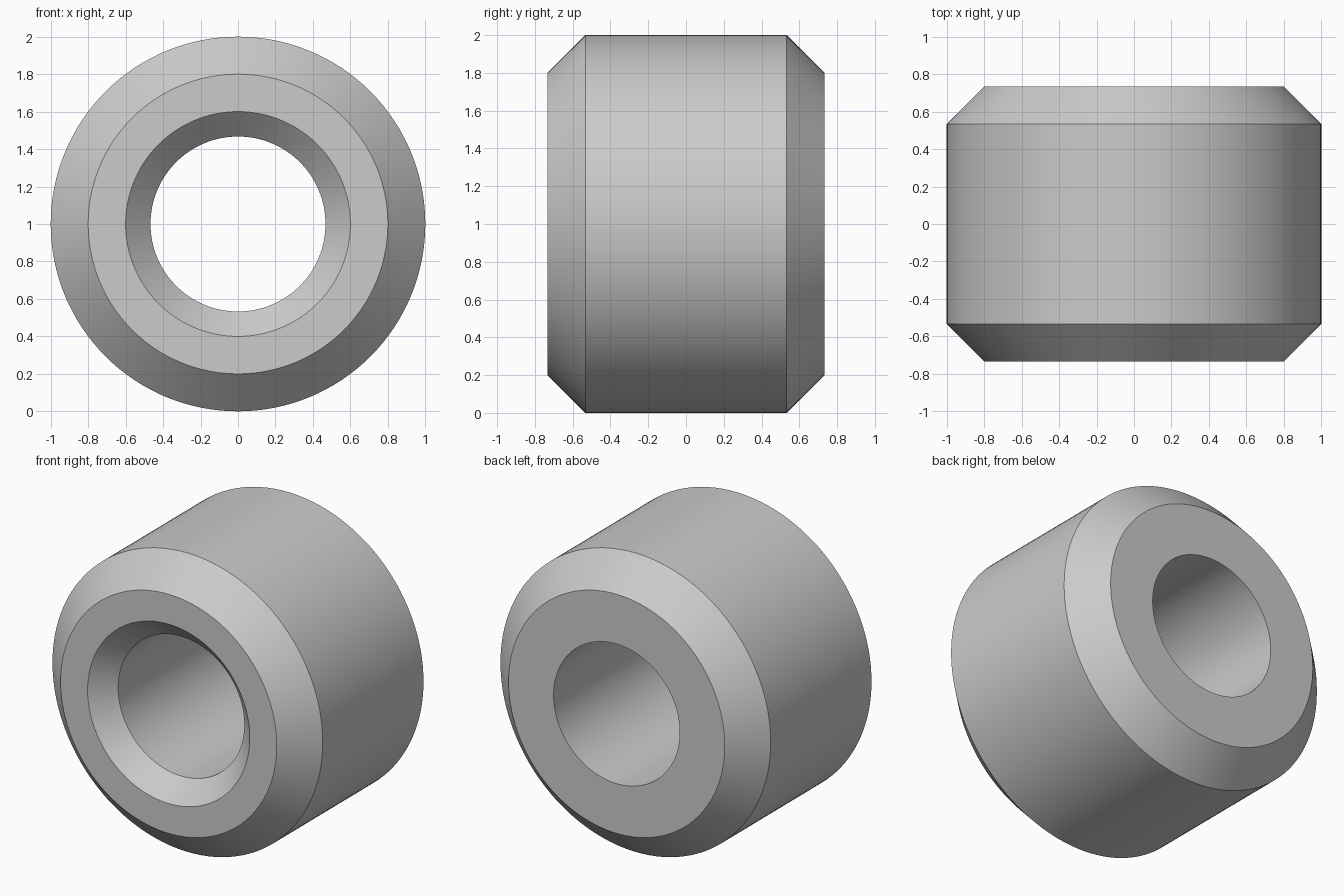
import bpy
import bmesh
import math
from mathutils import Vector

default_cube = bpy.data.objects.get("Cube")
if default_cube:
    bpy.data.objects.remove(default_cube, do_unlink=True)

# Plain grey finish
grey = bpy.data.materials.new("plain_grey")
grey.use_nodes = True
grey.diffuse_color = (0.6, 0.6, 0.6, 1)
grey.node_tree.nodes["Principled BSDF"].inputs["Base Color"].default_value = grey.diffuse_color

# Main dimensions
RADIUS, HALF_LENGTH, CHAMFER = 1.0, 0.733, 0.2
BORE, COUNTERSINK = 0.467, 0.133
SEGMENTS = 128

# Ring cross-section as (radius, y), countersunk at the front only
profile = [
    (BORE, HALF_LENGTH),
    (RADIUS - CHAMFER, HALF_LENGTH),
    (RADIUS, HALF_LENGTH - CHAMFER),
    (RADIUS, CHAMFER - HALF_LENGTH),
    (RADIUS - CHAMFER, -HALF_LENGTH),
    (BORE + COUNTERSINK, -HALF_LENGTH),
    (BORE, COUNTERSINK - HALF_LENGTH),
]

# Revolve the cross-section around the bore axis
bm = bmesh.new()
verts = [bm.verts.new((0, y, RADIUS + r)) for r, y in profile]
edges = [bm.edges.new((v, verts[(i + 1) % len(verts)])) for i, v in enumerate(verts)]
bmesh.ops.spin(bm, geom=verts + edges, cent=Vector((0, 0, RADIUS)), axis=Vector((0, 1, 0)),
               angle=math.tau, steps=SEGMENTS, use_merge=False)
bmesh.ops.remove_doubles(bm, verts=bm.verts, dist=0.0005)
bmesh.ops.recalc_face_normals(bm, faces=bm.faces)
mesh = bpy.data.meshes.new("chamfered_bushing")
bm.to_mesh(mesh)
bm.free()
mesh.materials.append(grey)

bushing = bpy.data.objects.new("chamfered_bushing", mesh)
bpy.context.collection.objects.link(bushing)

# Smooth round walls with crisp rims
bpy.ops.object.select_all(action="DESELECT")
bushing.select_set(True)
bpy.context.view_layer.objects.active = bushing
bpy.ops.object.shade_smooth_by_angle(angle=math.radians(30))
